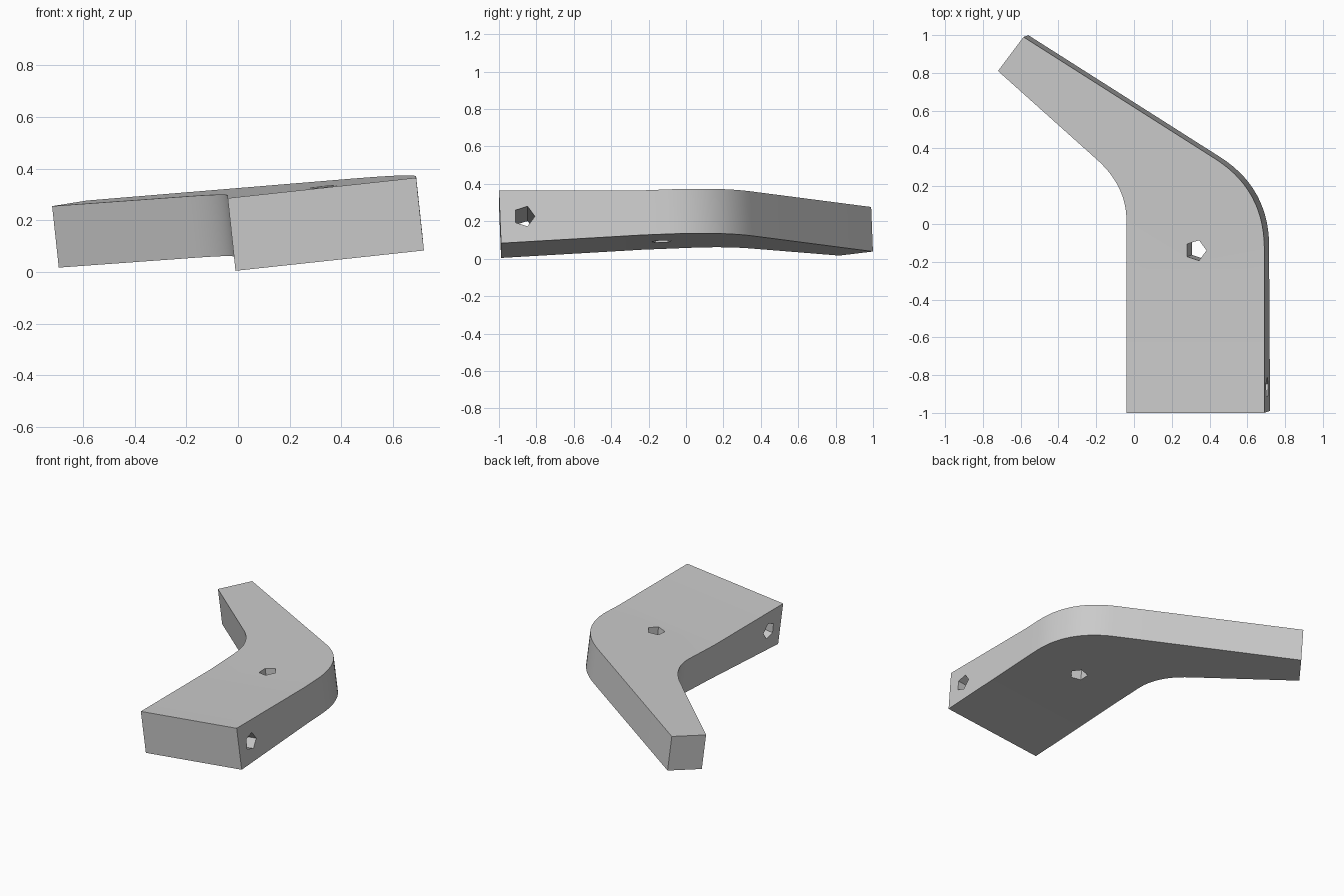
import bpy, bmesh, math
from mathutils import Vector

if "Cube" in bpy.data.objects:
    bpy.data.objects.remove(bpy.data.objects["Cube"], do_unlink=True)

grey = bpy.data.materials.new("plain grey")
grey.use_nodes = True
COLOUR = (0.6, 0.6, 0.6, 1)
grey.diffuse_color = COLOUR
grey.node_tree.nodes["Principled BSDF"].inputs["Base Color"].default_value = COLOUR

TILT_X, TILT_Y, KINK = 0.108, 0.04, -0.25


def bend(a, c, b, steps=14):
    """Rounded corner from a to b, pulled towards c."""
    a, b, c = Vector(a), Vector(b), Vector(c)
    ts = [i / steps for i in range(steps + 1)]
    return [a * (1 - t) ** 2 + c * 2 * t * (1 - t) + b * t * t for t in ts]


def top_point(p):
    return Vector((p.x, p.y, 0.3 + TILT_X * p.x + TILT_Y * max(p.y, KINK)))


def bottom_point(p):
    # The front arm grows thicker towards its end
    depth = 0.238 + 0.058 * max(0, KINK - p.y)
    return top_point(p) + Vector((TILT_X * depth, TILT_Y * depth, -depth))


# Outline, counter-clockwise, starting at the kink on the outer side
outline = [Vector((0.69, KINK))]
outline += bend((0.69, -0.13), (0.69, 0.18), (0.43, 0.345))
outline += [Vector((-0.585, 0.99)), Vector((-0.72, 0.81))]
outline += bend((-0.195, 0.34), (-0.04, 0.20), (-0.04, 0.02))
outline.append(Vector((-0.04, KINK)))
inner = len(outline) - 1
outline += [Vector((-0.04, -1)), Vector((0.69, -1))]

# Bent, tilted slab
bm = bmesh.new()
top = [bm.verts.new(top_point(p)) for p in outline]
low = [bm.verts.new(bottom_point(p)) for p in outline]
for ring, flip in ((top, False), (low, True)):
    for part in (ring[:inner + 1], ring[inner:] + ring[:1]):
        bm.faces.new(part[::-1] if flip else part)
for i in range(len(top)):
    j = (i + 1) % len(top)
    bm.faces.new((top[j], top[i], low[i], low[j]))
bmesh.ops.recalc_face_normals(bm, faces=bm.faces)
mesh = bpy.data.meshes.new("bent_slab")
bm.to_mesh(mesh)
bm.free()
mesh.materials.append(grey)
slab = bpy.data.objects.new("bent_slab", mesh)
bpy.context.collection.objects.link(slab)
bpy.context.view_layer.objects.active = slab
slab.select_set(True)


def drill(name, centre, axis, point, radius, half):
    """Five-sided hole along axis, with one corner towards point."""
    axis = Vector(axis).normalized()
    u = (Vector(point) - axis * axis.dot(Vector(point))).normalized()
    v = axis.cross(u)
    cut = bmesh.new()
    rings = []
    for side in (-half, half):
        rings.append([cut.verts.new(Vector(centre) + axis * side + radius *
                      (u * math.cos(k * math.tau / 5) + v * math.sin(k * math.tau / 5)))
                      for k in range(5)])
    cut.faces.new(rings[0][::-1])
    cut.faces.new(rings[1])
    for k in range(5):
        n = (k + 1) % 5
        cut.faces.new((rings[0][k], rings[0][n], rings[1][n], rings[1][k]))
    bmesh.ops.recalc_face_normals(cut, faces=cut.faces)
    data = bpy.data.meshes.new(name)
    cut.to_mesh(data)
    cut.free()
    data.materials.append(grey)
    cutter = bpy.data.objects.new(name, data)
    cutter.hide_render = True
    bpy.context.collection.objects.link(cutter)
    mod = slab.modifiers.new(name, "BOOLEAN")
    mod.operation, mod.solver, mod.object = "DIFFERENCE", "EXACT", cutter
    bpy.ops.object.modifier_apply(modifier=name)
    bpy.data.objects.remove(cutter, do_unlink=True)


# Hole through the thickness at the bend, and hole across the front arm
drill("bend_hole", (0.34, -0.135, 0.21), (-TILT_X, -TILT_Y, 1), (1, 0, 0), 0.057, 0.4)
drill("cross_hole", (0.34, -0.865, 0.187), (1, 0, TILT_X), (0, 1, 0), 0.057, 0.6)

bpy.ops.object.shade_smooth_by_angle(angle=math.radians(30))
